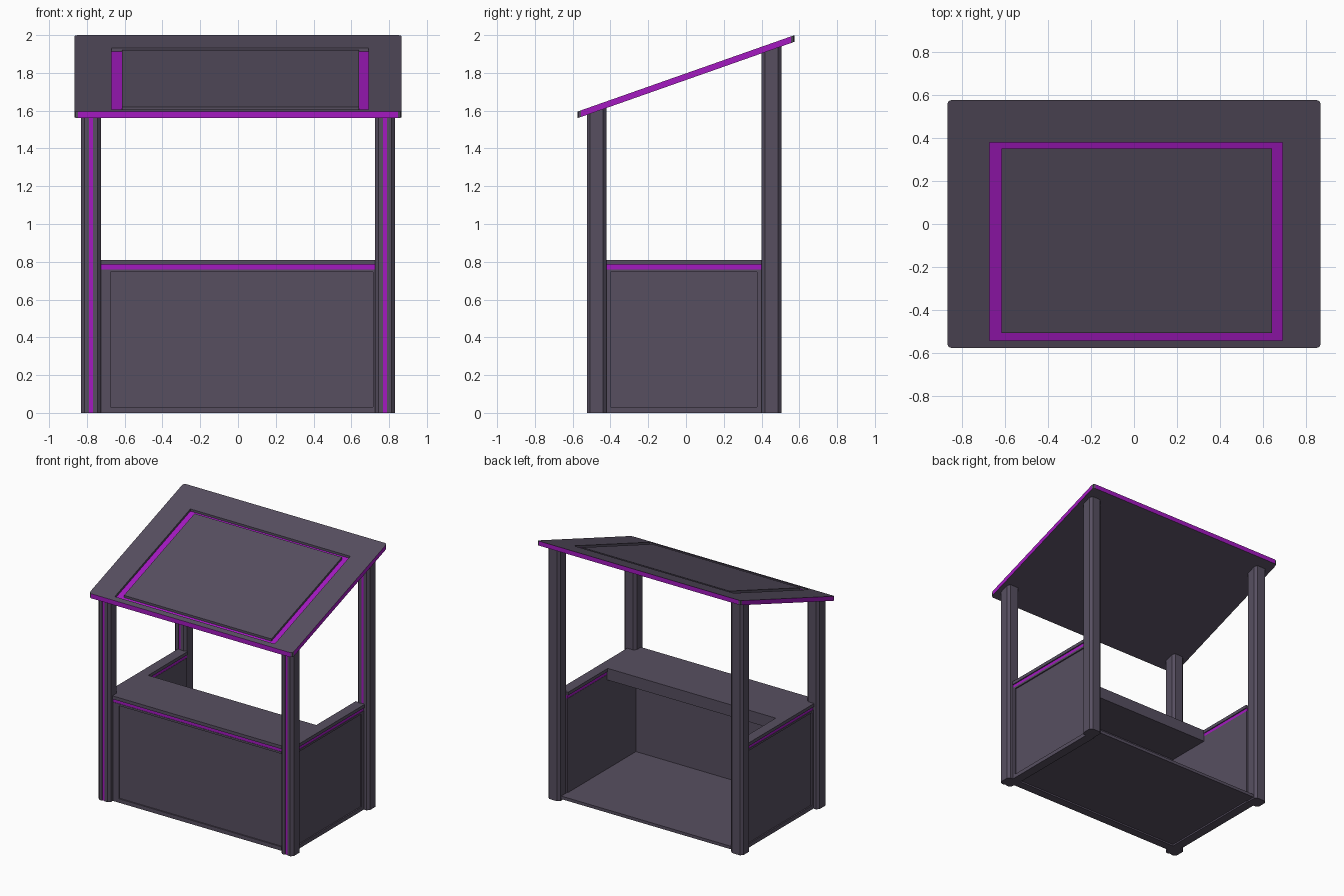
import bpy, bmesh

if "Cube" in bpy.data.objects:
    bpy.data.objects.remove(bpy.data.objects["Cube"])


def material(name, rgb):
    m = bpy.data.materials.new(name)
    m.diffuse_color = (*rgb, 1)
    m.use_nodes = True
    m.node_tree.nodes["Principled BSDF"].inputs["Base Color"].default_value = m.diffuse_color
    return m


GREY = material("dark_grey", (0.095, 0.078, 0.118))
PURPLE = material("purple", (0.37, 0.01, 0.53))
SLOPE = 0.352


def roof_z(y):
    # height of the roof underside
    return 1.56 + SLOPE * (y + 0.575)


def finish(bm, name, mirror=False):
    bmesh.ops.recalc_face_normals(bm, faces=bm.faces)
    me = bpy.data.meshes.new(name)
    bm.to_mesh(me)
    bm.free()
    me.materials.append(GREY)
    me.materials.append(PURPLE)
    ob = bpy.data.objects.new(name, me)
    bpy.context.collection.objects.link(ob)
    if mirror:
        ob.modifiers.new("mirror", 'MIRROR')
    return ob


def loft(loops, purple=()):
    """Bridge point loops in order and cap both ends; purple lists the purple bands."""
    bm = bmesh.new()
    rings = [[bm.verts.new(p) for p in loop] for loop in loops]
    n = len(rings[0])
    bm.faces.new(rings[0])
    bm.faces.new(rings[-1])
    for k in range(len(rings) - 1):
        for i in range(n):
            j = (i + 1) % n
            f = bm.faces.new((rings[k][i], rings[k][j], rings[k + 1][j], rings[k + 1][i]))
            f.material_index = int(k in purple)
    return bm


def rect(x0, x1, y0, y1, z):
    return [(x0, y0, z), (x1, y0, z), (x1, y1, z), (x0, y1, z)]


def box(name, x, y, z, purple=False, mirror=False):
    bm = loft([rect(*x, *y, z[0]), rect(*x, *y, z[1])])
    for f in bm.faces:
        f.material_index = int(purple)
    return finish(bm, name, mirror)


def panel(name, outer, inner, depth, place, mirror=False):
    """Slab with a shallow recess; place maps (across, up, out) to the model."""
    d0, d1 = depth
    loops = [rect(*outer, d0), rect(*outer, d1), rect(*inner, d1), rect(*inner, d1 - 0.01)]
    bm = loft([[place(*p) for p in l] for l in loops])
    return finish(bm, name, mirror)


# Posts: chamfered square with a purple groove down the front, tops cut to the roof slope
def post(name, yc):
    h, c, g = 0.052, 0.018, 0.01
    prof = [(-h, -h + c), (-h + c, -h), (-g, -h), (-g, -h + 0.006), (g, -h + 0.006),
            (g, -h), (h - c, -h), (h, -h + c), (h, h - c), (h - c, h), (-h + c, h), (-h, h - c)]
    pts = [(0.778 + x, yc + y) for x, y in prof]
    bm = loft([[(x, y, 0) for x, y in pts], [(x, y, roof_z(y) + 0.003) for x, y in pts]])
    for f in bm.faces:
        m = f.calc_center_median()
        if len(f.verts) == 4 and abs(m.x - 0.778) < 1e-4 and abs(m.y - (yc - h + 0.006)) < 1e-4:
            f.material_index = 1
    finish(bm, name, mirror=True)


post("front_posts", -0.473)
post("back_posts", 0.453)

# Roof: sloped slab, purple rim, purple-floored groove around a centre field
bm = loft([rect(-0.866, 0.866, -0.575, 0.575, 0),
           rect(-0.866, 0.866, -0.575, 0.575, 0.035),
           rect(-0.67, 0.69, -0.54, 0.378, 0.035),
           rect(-0.67, 0.69, -0.54, 0.378, 0.018),
           rect(-0.615, 0.64, -0.507, 0.35, 0.018),
           rect(-0.615, 0.64, -0.507, 0.35, 0.035)], purple=(0, 3))
corners = [e for e in bm.edges
           if all(abs(v.co.x) > 0.86 for v in e.verts)
           and abs(e.verts[0].co.z - e.verts[1].co.z) > 0.03]
bmesh.ops.bevel(bm, geom=corners, offset=0.018, segments=2, profile=0.5, affect='EDGES')
for v in bm.verts:
    v.co.z += roof_z(v.co.y)
finish(bm, "roof")

# Recessed wall panels
panel("front_panel", (-0.735, 0.735, 0.0, 0.76), (-0.675, 0.715, 0.03, 0.745),
      (0.42, 0.485), lambda a, u, o: (a, -o, u))
panel("side_panels", (-0.43, 0.41, 0.0, 0.76), (-0.4, 0.375, 0.03, 0.745),
      (0.72, 0.79), lambda a, u, o: (o, a, u), mirror=True)

# Purple trim under the counter
box("front_trim", (-0.735, 0.735), (-0.482, -0.42), (0.758, 0.787), purple=True)
box("side_trim", (0.722, 0.787), (-0.43, 0.41), (0.758, 0.787), purple=True, mirror=True)

# U-shaped counter top with a thick serving shelf at the front
u = [(-0.795, -0.43), (-0.735, -0.43), (-0.735, -0.49), (0.735, -0.49), (0.735, -0.43),
     (0.795, -0.43), (0.795, 0.41), (0.715, 0.41), (0.715, -0.07), (-0.715, -0.07),
     (-0.715, 0.41), (-0.795, 0.41)]
finish(loft([[(x, y, 0.785) for x, y in u], [(x, y, 0.81) for x, y in u]]), "counter_top")
box("counter_shelf", (-0.72, 0.72), (-0.42, -0.07), (0.72, 0.785))

# Floor
box("floor", (-0.75, 0.75), (-0.45, 0.48), (0.012, 0.035))
